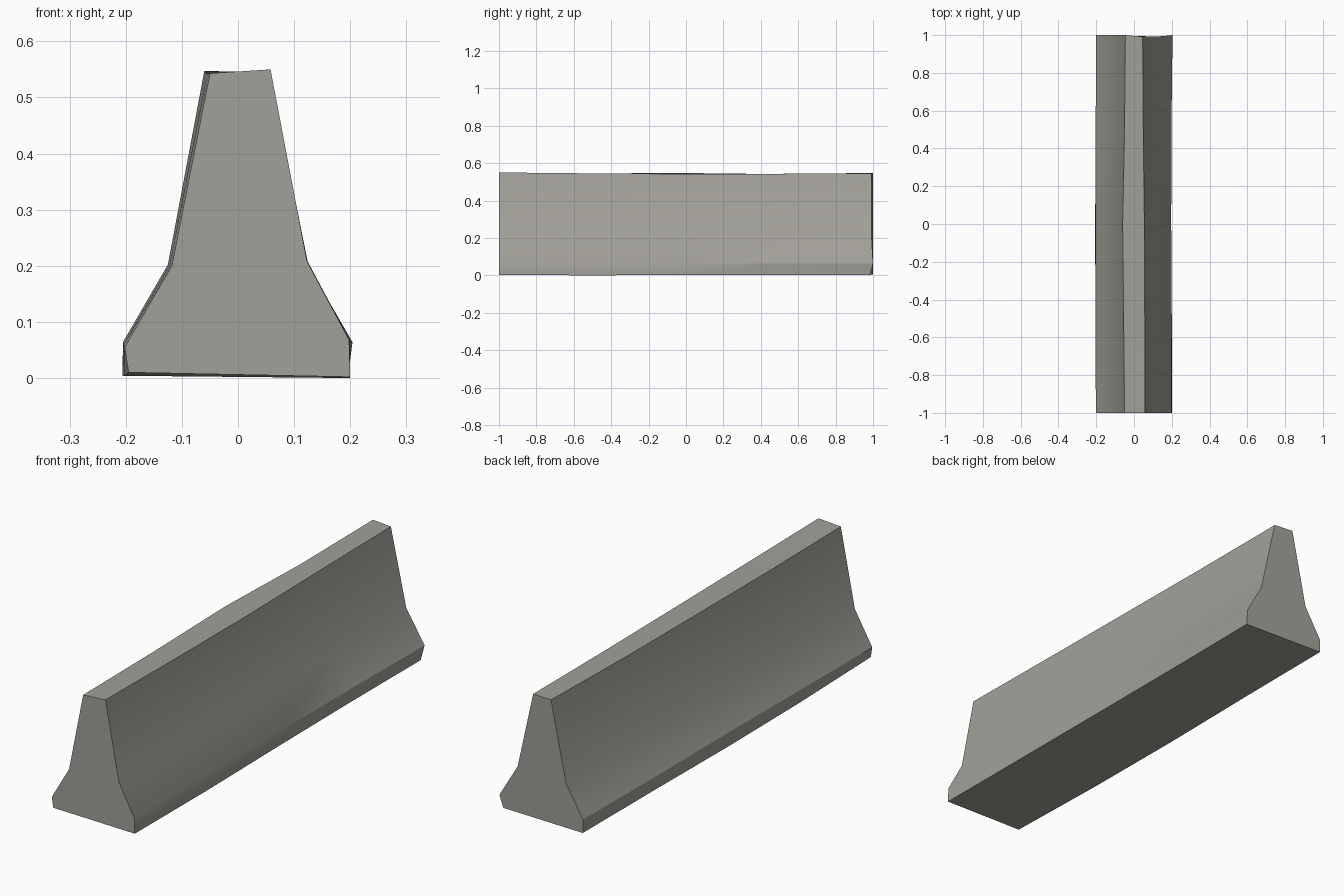
import bpy, bmesh, math

cube = bpy.data.objects.get("Cube")
if cube:
    bpy.data.objects.remove(cube, do_unlink=True)

# Worn concrete
concrete = bpy.data.materials.new("warm grey concrete")
concrete.use_nodes = True
colour = (0.36, 0.35, 0.315, 1)
concrete.diffuse_color = colour
bsdf = concrete.node_tree.nodes["Principled BSDF"]
bsdf.inputs["Base Color"].default_value = colour
bsdf.inputs["Roughness"].default_value = 0.9

# Slightly uneven cross-sections along the length, each from lower left anticlockwise
sections = [
    (-1.0, [(-.195, .01), (.2, .002), (.198, .068), (.123, .208),
            (.058, .55), (-.05, .543), (-.118, .2), (-.202, .055)]),
    (-0.5, [(-.202, .004), (.2, 0), (.2, .066), (.124, .208),
            (.057, .545), (-.055, .542), (-.122, .201), (-.204, .06)]),
    (0.0, [(-.206, .004), (.196, .002), (.197, .064), (.123, .207),
           (.055, .542), (-.06, .547), (-.125, .202), (-.205, .064)]),
    (0.5, [(-.202, .005), (.194, .003), (.198, .064), (.121, .207),
           (.049, .543), (-.05, .541), (-.122, .201), (-.203, .062)]),
    (1.0, [(-.2, .005), (.196, .003), (.204, .064), (.121, .208),
           (.046, .545), (-.046, .547), (-.119, .201), (-.201, .064)]),
]

# Barrier body: bridge the sections and cap the ends
bm = bmesh.new()
rings = [[bm.verts.new((x, y, z)) for x, z in points] for y, points in sections]
for a, b in zip(rings, rings[1:]):
    for i in range(len(a)):
        j = (i + 1) % len(a)
        bm.faces.new((a[i], b[i], b[j], a[j]))
bm.faces.new(rings[0])
bm.faces.new(list(reversed(rings[-1])))

# Back end leans slightly on its left side
for v in rings[-1]:
    if v.co.x > 0:
        v.co.y -= 0.016 if v.co.z < 0.01 else 0.008
rings[-1][2].co.y = 1.0
bmesh.ops.recalc_face_normals(bm, faces=bm.faces)

mesh = bpy.data.meshes.new("road_barrier")
bm.to_mesh(mesh)
bm.free()
mesh.materials.append(concrete)
barrier = bpy.data.objects.new("road_barrier", mesh)
bpy.context.collection.objects.link(barrier)

# Soft sides with crisp rims
for o in bpy.context.selected_objects:
    o.select_set(False)
barrier.select_set(True)
bpy.context.view_layer.objects.active = barrier
bpy.ops.object.shade_smooth_by_angle(angle=math.radians(30))
